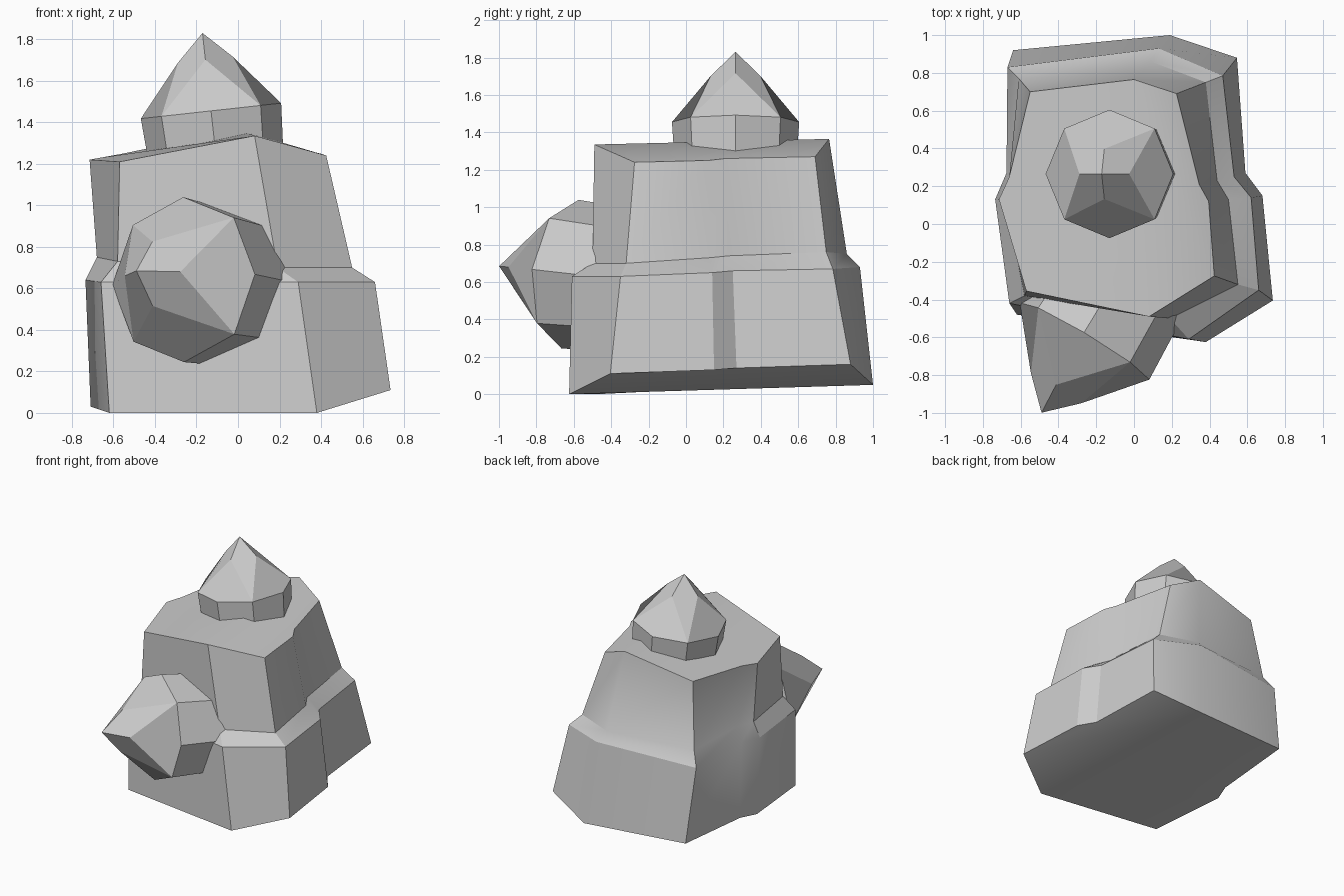
import bpy, bmesh
from math import cos, sin, pi
from mathutils import Vector

if "Cube" in bpy.data.objects:
    bpy.data.objects.remove(bpy.data.objects["Cube"])


def finish(bm, name, angle=0.52):
    """Turn a bmesh into an object with smooth shading and sharp creases."""
    bmesh.ops.recalc_face_normals(bm, faces=bm.faces[:])
    mesh = bpy.data.meshes.new(name)
    bm.to_mesh(mesh)
    bm.free()
    obj = bpy.data.objects.new(name, mesh)
    bpy.context.collection.objects.link(obj)
    bpy.ops.object.select_all(action='DESELECT')
    obj.select_set(True)
    bpy.context.view_layer.objects.active = obj
    bpy.ops.object.shade_smooth_by_angle(angle=angle)
    return obj


def crystal(name, center, tip_dir, side_dir, radius, wall):
    """Eight-sided stub with a faceted point, set along tip_dir."""
    n = Vector(tip_dir).normalized()
    u = Vector(side_dir)
    u = (u - n * u.dot(n)).normalized()
    v = n.cross(u)
    bm = bmesh.new()

    def ring(count, r, h):
        return [bm.verts.new(Vector(center) + n * h
                             + u * r * cos(2 * pi * i / count)
                             + v * r * sin(2 * pi * i / count))
                for i in range(count)]

    tip = bm.verts.new(Vector(center) + n * radius * 1.11)
    inner = ring(4, radius * 0.39, radius * 0.73)
    rim = ring(8, radius, 0)
    root = ring(8, radius * 0.95, -wall)
    for i in range(4):
        j = (i + 1) % 4
        a, b, c = rim[2 * i - 1], rim[2 * i], rim[2 * i + 1]
        bm.faces.new((tip, inner[i], c, inner[j]))
        bm.faces.new((inner[i], a, b, c))
    for i in range(8):
        j = (i + 1) % 8
        bm.faces.new((rim[i], root[i], root[j], rim[j]))
    bm.faces.new(root)
    return finish(bm, name)


# Stepped rock body: four stacked rings, counter-clockwise from the front corner
RINGS = [
    [(.38, -.625, 0), (.735, -.405, .11), (.68, .15, .13), (.59, .27, .14),
     (.545, .88, .16), (.19, 1.0, .05), (-.64, .92, .08), (-.66, .27, .04),
     (-.71, .13, .03), (-.62, -.48, 0)],
    [(.29, -.61, .63), (.66, -.35, .63), (.62, .14, .65), (.53, .25, .66),
     (.47, .785, .67), (.13, .93, .68), (-.67, .83, .65), (-.675, .27, .64),
     (-.735, .13, .64), (-.66, -.42, .63)],
    [(.19, -.5, .70), (.55, -.32, .70), (.5, .13, .73), (.44, .23, .74),
     (.38, .75, .76), (.09, .86, .75), (-.61, .77, .75), (-.63, .26, .75),
     (-.68, .13, .75), (-.58, -.38, .73)],
    [(.08, -.49, 1.335), (.425, -.275, 1.24), (.395, .12, 1.25), (.345, .21, 1.26),
     (.225, .69, 1.27), (0, .765, 1.365), (-.55, .70, 1.25), (-.66, .25, 1.23),
     (-.715, .13, 1.22), (-.57, -.355, 1.21)],
]
bm = bmesh.new()
rings = [[bm.verts.new(p) for p in ring] for ring in RINGS]
for low, high in zip(rings, rings[1:]):
    for i in range(10):
        j = (i + 1) % 10
        bm.faces.new((low[i], low[j], high[j], high[i]))
# Each cap folds along a ridge from the front corner to the back corner
for cap in (rings[0], rings[-1]):
    bm.faces.new(cap[:6])
    bm.faces.new(cap[5:] + cap[:1])
finish(bm, "rock_body")

# Crystals on the top and on the front
crystal("top_crystal", (-.13, .265, 1.455), (-.11, 0, 1), (1, 0, .11), .34, .26)
crystal("front_crystal", (-.262, -.62, .642), (-.513, -.854, .096),
        (.337, -.2, .025), .40, .40)
